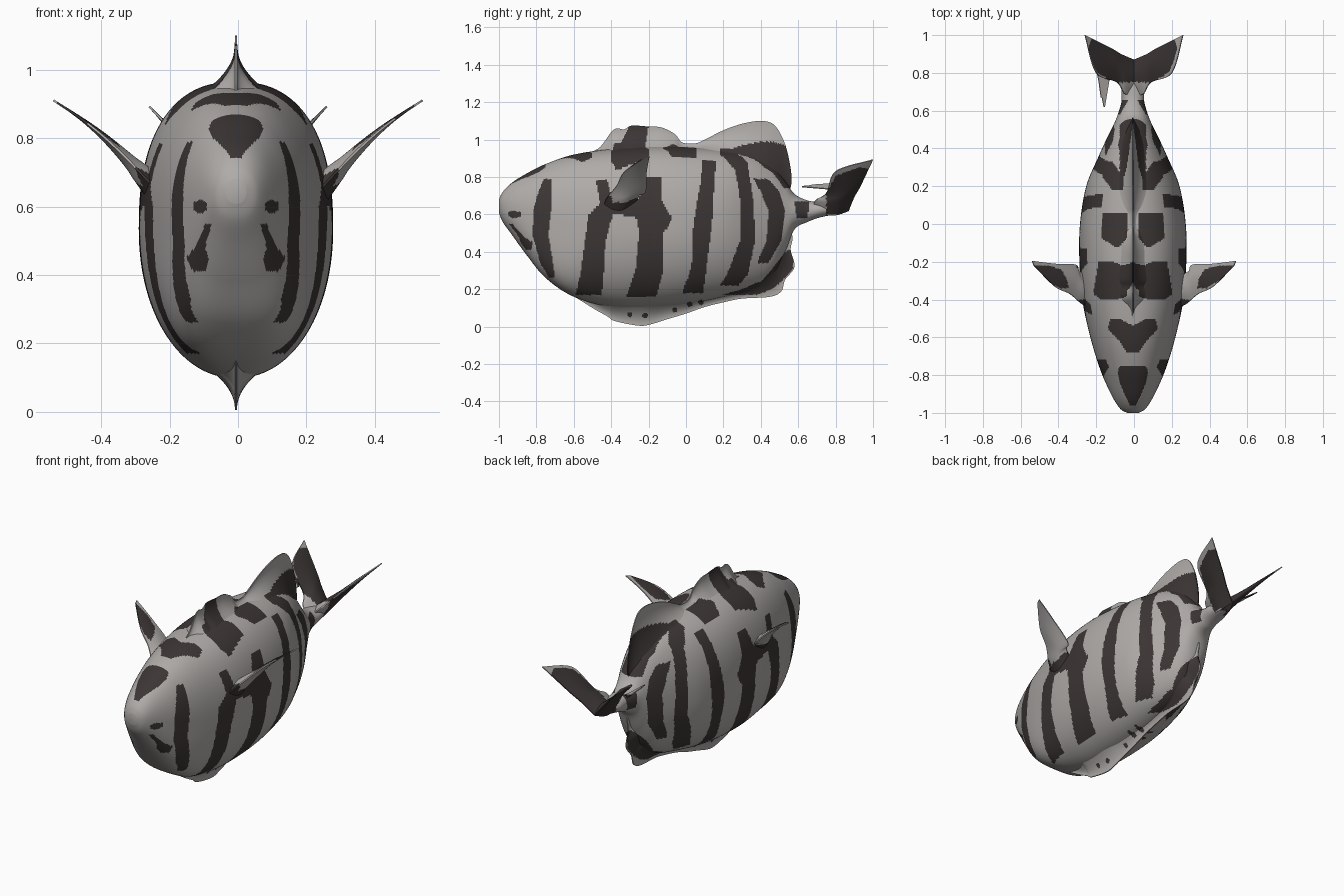
import bpy
import bmesh
import math
from mathutils import Vector

cube = bpy.data.objects.get("Cube")
if cube:
    bpy.data.objects.remove(cube, do_unlink=True)

CENTRE = -.006  # the trunk leans slightly to one side


def make_material(name, colour):
    material = bpy.data.materials.new(name)
    material.use_nodes = True
    material.diffuse_color = colour
    material.node_tree.nodes["Principled BSDF"].inputs["Base Color"].default_value = colour
    return material


PALE = make_material("pale grey skin", (0.43, 0.41, 0.395, 1))
DARK = make_material("dark stripe", (0.045, 0.037, 0.035, 1))

# Flank markings seen from the side: (height, first y, last y)
SIDE_BANDS = [
    [(.26, -.73, -.7), (.34, -.78, -.71), (.49, -.82, -.735), (.63, -.815, -.72), (.72, -.79, -.72), (.79, -.76, -.72)],
    [(.17, -.59, -.45), (.3, -.56, -.44), (.46, -.54, -.43), (.6, -.52, -.39), (.66, -.46, -.39), (.78, -.48, -.42)],
    [(.16, -.32, -.16), (.3, -.27, -.12), (.5, -.25, -.12), (.58, -.26, -.07), (.61, -.4, -.1),
     (.66, -.4, -.12), (.69, -.25, -.13), (.8, -.21, -.13)],
    [(.18, -.02, .09), (.32, .03, .11), (.56, .04, .14), (.75, .075, .15), (.89, .09, .16)],
    [(.22, .18, .28), (.28, .22, .33), (.46, .29, .37), (.68, .29, .36), (.86, .26, .33)],
    [(.34, .38, .44), (.46, .43, .51), (.62, .44, .53), (.72, .4, .5), (.79, .36, .44)],
    [(.58, .59, .65), (.67, .58, .66)],
]
# Ridge fin markings seen from the side: (height, first y, last y)
FIN_BANDS = [
    [(.74, .5, .57), (.86, .45, .57), (.905, .17, .56), (.93, .18, .55), (.97, .3, .53), (.99, .4, .46)],
    [(.17, .18, .38), (.2, .2, .46), (.24, .4, .51), (.31, .46, .57), (.41, .54, .58)],
    [(.86, -.41, -.26), (.95, -.36, -.22), (1, -.34, -.21), (1.08, -.3, -.2)],
]
# Markings seen from above: (y, inner x, outer x)
TOP_BANDS = [
    [(-.96, 0, .015), (-.9, 0, .045), (-.84, 0, .07), (-.79, 0, .08), (-.75, 0, .07)],
    [(-.68, 0, .03), (-.62, 0, .07), (-.56, 0, .13), (-.54, 0, .13), (-.5, .07, .12)],
    [(-.4, .08, .17), (-.37, 0, .21), (-.25, 0, .19), (-.2, .1, .18)],
    [(-.12, .07, .1), (-.07, .03, .17), (.06, .03, .16)],
    [(.18, .05, .11), (.25, .05, .16), (.33, .11, .18)],
    [(.34, .04, .06), (.42, .03, .08), (.52, .02, .05)],
    [(-.34, .34, .39), (-.29, .35, .47), (-.24, .38, .52), (-.22, .45, .53)],
    [(.75, 0, .1), (.8, 0, .19), (.86, 0, .215), (.93, 0, .235), (.98, 0, .22)],
]
# Eye and cheek mark seen from the front: (height, inner x, outer x)
FACE_BANDS = [
    [(.58, .1, .11), (.59, .085, .125), (.61, .085, .125), (.62, .1, .11)],
    [(.41, .09, .125), (.45, .08, .145), (.48, .09, .12), (.52, .08, .1), (.55, .07, .09)],
]
BELLY_SPOTS = [(-.3, .065), (-.22, .06), (-.06, .09), (.02, .12), (.08, .13)]


def in_band(band, along, across):
    for (a, low_a, high_a), (b, low_b, high_b) in zip(band, band[1:]):
        if a <= along <= b:
            f = (along - a) / (b - a)
            return low_a + (low_b - low_a) * f <= across <= high_a + (high_b - high_a) * f
    return False


def in_any(bands, along, across):
    return any(in_band(band, along, across) for band in bands)


def is_dark(point, normal):
    x, y, z = abs(point.x - CENTRE), point.y, point.z
    if x < .3 and in_any(SIDE_BANDS, z, y):
        return True
    if x < .07 and in_any(FIN_BANDS, z, y):
        return True
    pale_underside = x > .3 and y < 0 and normal.z < 0
    if .6 < z < .98 and not pale_underside and in_any(TOP_BANDS, y, x):
        return True
    if y < -.75 and in_any(FACE_BANDS, z, x):
        return True
    return x < .1 and any(math.hypot(y - a, z - b) < .014 for a, b in BELLY_SPOTS)


def smooth_path(keys, count):
    """Catmull-Rom curve through the keys, evenly resampled."""
    keys = [Vector(key) for key in keys]
    padded = [keys[0]] + keys + [keys[-1]]
    dense = []
    for a, b, c, d in zip(padded, padded[1:], padded[2:], padded[3:]):
        for step in range(20):
            t = step / 20
            dense.append(b + (c - a) * (t / 2) + (a * 2 - b * 5 + c * 4 - d) * (t * t / 2)
                         + (b * 3 - a - c * 3 + d) * (t ** 3 / 2))
    dense.append(keys[-1])
    lengths = [0]
    for a, b in zip(dense, dense[1:]):
        lengths.append(lengths[-1] + (b - a).length)
    result, index = [], 0
    for step in range(count):
        target = lengths[-1] * step / (count - 1)
        while index < len(dense) - 2 and lengths[index + 1] < target:
            index += 1
        span = max(lengths[index + 1] - lengths[index], 1e-9)
        result.append(dense[index].lerp(dense[index + 1], min(1, (target - lengths[index]) / span)))
    return result


def loft(name, rings):
    """Skin closed rings, cap both ends and colour faces by the markings."""
    bm = bmesh.new()
    loops = [[bm.verts.new(point) for point in ring] for ring in rings]
    for first, second in zip(loops, loops[1:]):
        for i in range(len(first)):
            bm.faces.new((first[i - 1], first[i], second[i], second[i - 1]))
    bm.faces.new(loops[0])
    bm.faces.new(loops[-1])
    bmesh.ops.recalc_face_normals(bm, faces=bm.faces)
    for face in bm.faces:
        face.material_index = int(is_dark(face.calc_center_median(), face.normal))
    mesh = bpy.data.meshes.new(name)
    bm.to_mesh(mesh)
    bm.free()
    mesh.materials.append(PALE)
    mesh.materials.append(DARK)
    obj = bpy.data.objects.new(name, mesh)
    bpy.context.collection.objects.link(obj)
    bpy.ops.object.select_all(action="DESELECT")
    obj.select_set(True)
    bpy.context.view_layer.objects.active = obj
    bpy.ops.object.shade_smooth_by_angle(angle=math.radians(50))


def fin(name, keys, place, normal, thickness, count=60, across=20):
    """Thin blade between two rails; each key holds a point of both rails."""
    rings = []
    for step, key in enumerate(smooth_path(keys, count)):
        start, end = place(key[0], key[1]), place(key[2], key[3])
        upper, lower = [], []
        for i in range(across + 1):
            w = i / across
            offset = Vector(normal) * thickness(step / (count - 1), w)
            upper.append(start.lerp(end, w) + offset)
            lower.append(start.lerp(end, w) - offset)
        rings.append(upper + lower[::-1])
    loft(name, rings)


# Body: y, underside, top, half width
body_keys = [
    (-1, .61, .68, .03), (-.98, .56, .72, .065), (-.93, .49, .77, .1), (-.85, .38, .82, .14),
    (-.75, .26, .87, .18), (-.6, .16, .92, .225), (-.4, .105, .95, .268), (-.2, .1, .965, .283),
    (0, .12, .96, .28), (.2, .16, .945, .247), (.35, .2, .92, .185), (.46, .27, .86, .135),
    (.53, .4, .78, .1), (.58, .52, .71, .08), (.65, .56, .675, .06), (.72, .585, .665, .06),
    (.8, .6, .66, .04),
]


def bump(y, middle, spread):
    return math.exp(-((y - middle) / spread) ** 2)


# Cross sections are squarer under the head and along the back
body_rings = []
for y, low, high, width in smooth_path(body_keys, 320):
    ring = []
    for i in range(180):
        c, s = math.cos(math.tau * i / 180), math.sin(math.tau * i / 180)
        power = 2.1 + (1.3 * bump(y, -.72, .17) if s < 0 else .3 * bump(y, -.2, .5))
        r = (abs(c) ** power + abs(s) ** power) ** (-1 / power)
        ring.append((CENTRE + width * r * c, y, (low + high) / 2 + (high - low) / 2 * r * s))
    body_rings.append(ring)
loft("body", body_rings)

# Ridge fins: base y, base z, edge y, edge z
dorsal_keys = [
    (-.52, .9, -.52, .93), (-.45, .91, -.46, .96), (-.4, .92, -.4, 1.04), (-.36, .92, -.37, 1.06),
    (-.33, .92, -.33, 1.055), (-.29, .93, -.29, 1.075), (-.2, .93, -.2, 1.07), (-.13, .93, -.13, 1.065),
    (-.07, .93, -.06, 1.03), (-.02, .93, -.02, .985), (.05, .93, .05, .98), (.1, .93, .1, 1),
    (.2, .92, .2, 1.05), (.28, .9, .3, 1.085), (.36, .87, .4, 1.1), (.41, .84, .47, 1.08),
    (.45, .81, .52, 1), (.48, .78, .55, .9), (.51, .74, .565, .78), (.54, .69, .545, .7),
]
ventral_keys = [
    (-.6, .2, -.61, .17), (-.5, .17, -.5, .1), (-.42, .15, -.42, .055), (-.38, .14, -.38, .03),
    (-.25, .14, -.25, .005), (-.18, .14, -.18, .015), (-.1, .15, -.1, .04), (0, .16, 0, .07),
    (.1, .18, .1, .105), (.2, .2, .2, .13), (.3, .22, .3, .15), (.4, .27, .45, .16),
    (.44, .31, .51, .19), (.46, .35, .53, .25), (.49, .4, .58, .32), (.5, .46, .56, .41),
    (.53, .52, .57, .48), (.54, .54, .545, .53),
]


def ridge(u, w):
    return .1 * min(1, .1 + 7 * u) * (1 - .65 * u ** 3) * (1 - w) ** 2.1 + .003


for name, keys in (("dorsal_fin", dorsal_keys), ("ventral_fin", ventral_keys)):
    fin(name, keys, lambda y, z: Vector((CENTRE, y, z)), (1, 0, 0), ridge, count=240)

# Paired fins: trailing x, trailing y, leading x, leading y
pectoral_keys = [(.24, -.27, .24, -.44), (.29, -.25, .28, -.42), (.31, -.215, .34, -.37),
                 (.42, -.21, .42, -.33), (.54, -.195, .53, -.22)]
tail_keys = [(0, .87, 0, .68), (.07, .9, .05, .69), (.12, .93, .09, .75),
             (.2, .97, .2, .8), (.26, 1, .255, .98)]


def blade(u, w):
    return .035 * (1 - u) ** 2 * math.sin(math.pi * w) + .003


for side, label in ((1, "left"), (-1, "right")):
    fin(label + "_pectoral_fin", pectoral_keys,
        lambda x, y: Vector((side * x, y, .68 + .85 * (x - .27) + .02 * math.sin(11 * (x - .26)))),
        (-.65 * side, 0, .76), blade)
    fin(label + "_tail_lobe", tail_keys,
        lambda x, y: Vector((side * x, y, .62 + 1.05 * x)), (-.7 * side, 0, .7), blade)

# Torn spines on the leading edge of the right tail lobe
for name, keys in (("long_tail_spine", [(.2, .82, .13, .77), (.16, .62, .155, .62)]),
                   ("short_tail_spine", [(.2, .85, .16, .79), (.175, .67, .17, .67)])):
    fin(name, keys, lambda x, y: Vector((-x, y, .75 + .5 * (x - .16))), (.5, 0, .8),
        lambda u, w: .003, count=12, across=4)
